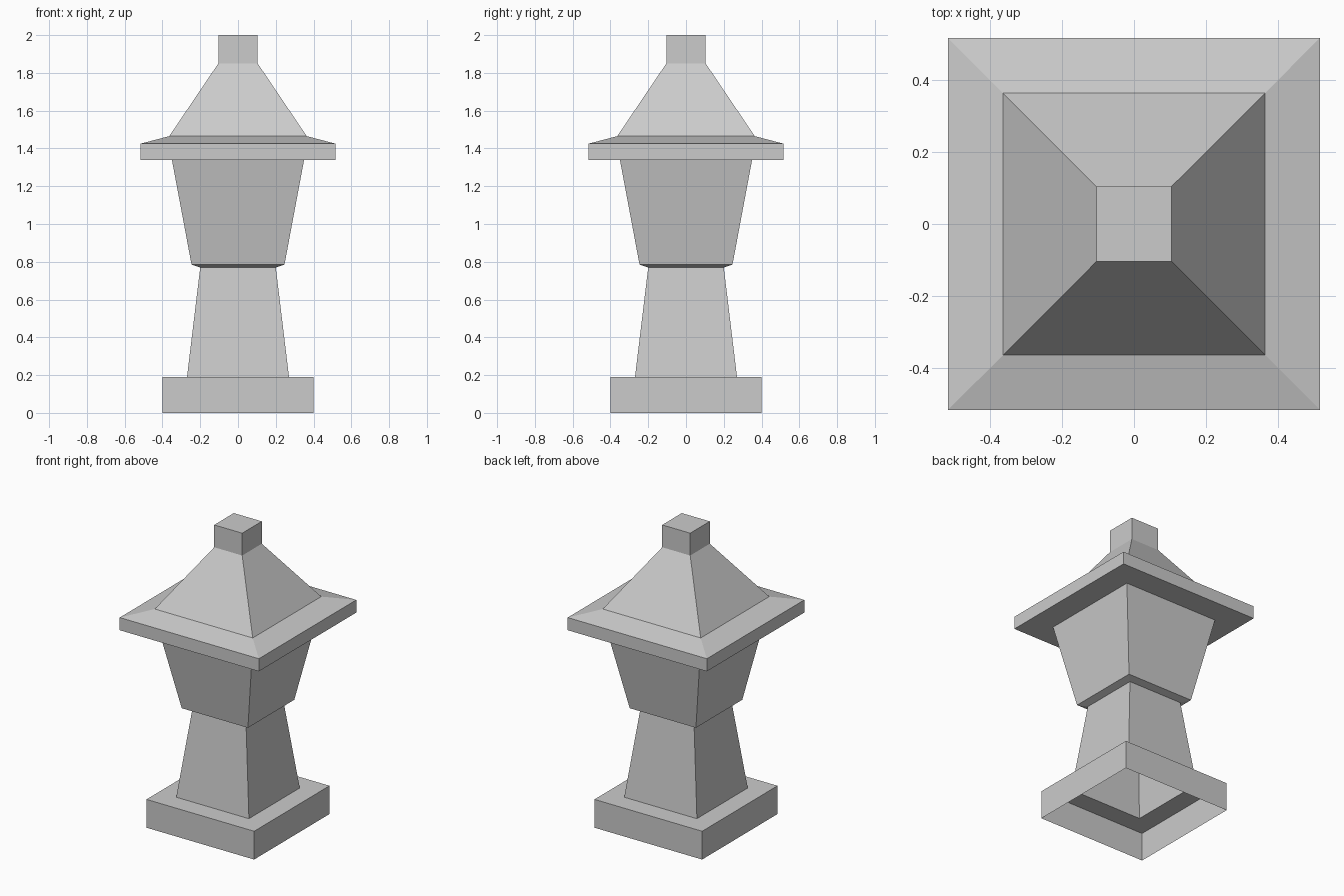
import bpy
import bmesh

cube = bpy.data.objects.get("Cube")
if cube:
    bpy.data.objects.remove(cube, do_unlink=True)

stone = bpy.data.materials.new("grey stone")
stone.use_nodes = True
stone.diffuse_color = (0.6, 0.6, 0.6, 1)
bsdf = next(n for n in stone.node_tree.nodes if n.type == 'BSDF_PRINCIPLED')
bsdf.inputs["Base Color"].default_value = (0.6, 0.6, 0.6, 1)


def square_shell(name, profile, cap=False):
    """Loft a square section through (half width, height) points, open below."""
    bm = bmesh.new()
    rings = [[bm.verts.new((sx * r, sy * r, z))
              for sx, sy in ((-1, -1), (1, -1), (1, 1), (-1, 1))]
             for r, z in profile]
    for low, high in zip(rings, rings[1:]):
        for i in range(4):
            j = (i + 1) % 4
            bm.faces.new((low[i], low[j], high[j], high[i]))
    if cap:
        bm.faces.new(rings[-1])
    mesh = bpy.data.meshes.new(name)
    bm.to_mesh(mesh)
    bm.free()
    mesh.materials.append(stone)
    obj = bpy.data.objects.new(name, mesh)
    bpy.context.collection.objects.link(obj)
    return obj


# Hollow plinth with a ledge around the pillar
square_shell("base", [(0.4, 0), (0.4, 0.19), (0.27, 0.19)])
# Tapering pillar
square_shell("pillar", [(0.27, 0.19), (0.2, 0.77)])
# Flared lantern body with its narrow sloping underside
square_shell("lantern_body", [(0.2, 0.77), (0.246, 0.785), (0.35, 1.34)])
# Overhanging eave: soffit, edge and shallow brim
square_shell("eave", [(0.35, 1.34), (0.517, 1.34), (0.517, 1.425), (0.364, 1.465)])
# Steep roof
square_shell("roof", [(0.364, 1.465), (0.104, 1.85)])
# Square finial
square_shell("finial", [(0.104, 1.85), (0.104, 2.0)], cap=True)
